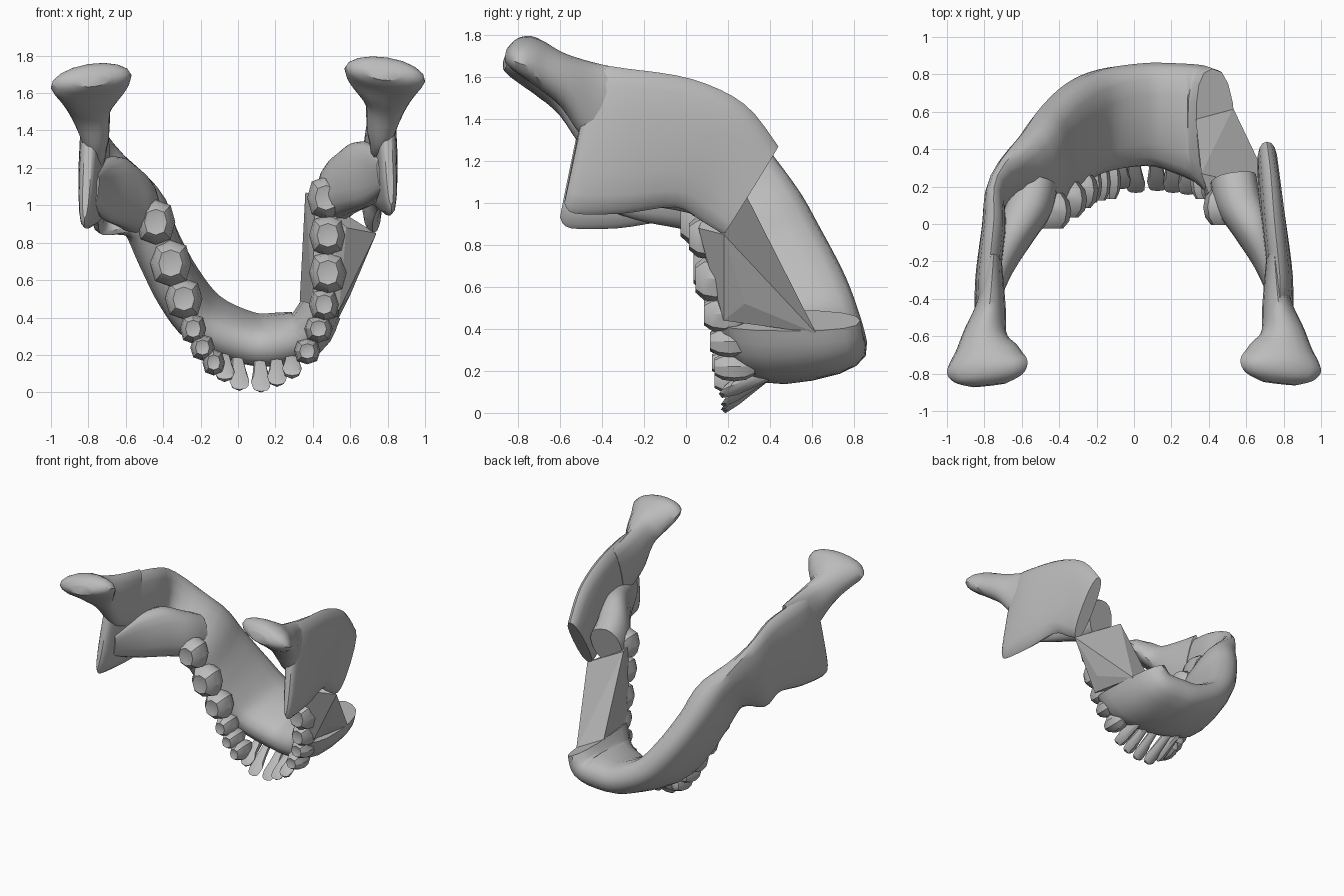
import bpy, bmesh, math
from mathutils import Vector as V

cube = bpy.data.objects.get("Cube")
if cube:
    bpy.data.objects.remove(cube)

grey = bpy.data.materials.new("bone grey")
grey.use_nodes = True
COLOUR = (0.5, 0.5, 0.5, 1)
grey.diffuse_color = COLOUR
grey.node_tree.nodes["Principled BSDF"].inputs["Base Color"].default_value = COLOUR


def finish(name, bm, angle=None):
    bmesh.ops.recalc_face_normals(bm, faces=bm.faces)
    mesh = bpy.data.meshes.new(name)
    bm.to_mesh(mesh)
    bm.free()
    mesh.materials.append(grey)
    ob = bpy.data.objects.new(name, mesh)
    bpy.context.collection.objects.link(ob)
    if angle:
        bpy.ops.object.select_all(action='DESELECT')
        ob.select_set(True)
        bpy.context.view_layer.objects.active = ob
        bpy.ops.object.shade_smooth_by_angle(angle=math.radians(angle))


def spline(a, b, c, d, t):
    return 0.5 * (2 * b + (c - a) * t + (2 * a - 5 * b + 4 * c - d) * t * t
                  + (3 * b - a - 3 * c + d) * t ** 3)


def rounded(value, power):
    return math.copysign(abs(value) ** power, value)


def loft(name, sections, boxy=0.85, steps=4, sides=16):
    """Skin oval sections, each given by two edge points and a thickness."""
    keys = [(V(s[:3]), V(s[3:6]), s[6]) for s in sections]
    last = len(keys) - 1
    dense = []
    for i in range(last):
        four = [keys[min(max(i + k, 0), last)] for k in (-1, 0, 1, 2)]
        for j in range(steps):
            dense.append([spline(*(q[n] for q in four), j / steps) for n in range(3)])
    dense.append(keys[-1])
    mids = [(b + a) / 2 for b, a, t in dense]
    bm = bmesh.new()
    rings = []
    for i, (b, a, t) in enumerate(dense):
        path = mids[min(i + 1, len(mids) - 1)] - mids[max(i - 1, 0)]
        half = (b - a) / 2
        side = path.cross(half).normalized() * t / 2
        angles = [math.tau * k / sides for k in range(sides)]
        rings.append([bm.verts.new(mids[i] + half * rounded(math.cos(q), boxy)
                                   + side * rounded(math.sin(q), boxy)) for q in angles])
    for r, q in zip(rings, rings[1:]):
        for k in range(sides):
            n = (k + 1) % sides
            bm.faces.new((r[k], r[n], q[n], q[k]))
    bm.faces.new(rings[0])
    bm.faces.new(rings[-1])
    finish(name, bm, 40)


def mirrored(sections, dy, dz):
    return [(-a, b + dy, c + dz, -d, e + dy, f + dz, t)
            for a, b, c, d, e, f, t in sections]


# Upright rear plate, listed from its hooked rear edge to the front
ramus = [
    (0.79, -0.46, 1.58, 0.82, -0.58, 1.00, 0.04),
    (0.78, -0.42, 1.65, 0.82, -0.53, 0.95, 0.09),
    (0.78, -0.28, 1.64, 0.79, -0.30, 0.95, 0.13),
    (0.75, 0.03, 1.59, 0.75, -0.05, 0.98, 0.13),
    (0.73, 0.28, 1.47, 0.72, 0.08, 0.91, 0.12),
    (0.71, 0.44, 1.27, 0.72, 0.18, 0.85, 0.11)]
# Neck widening into the tilted joint head
condyle = [
    (0.75, -0.15, 1.61, 0.74, -0.25, 1.20, 0.08),
    (0.77, -0.40, 1.66, 0.76, -0.46, 1.28, 0.16),
    (0.80, -0.57, 1.71, 0.79, -0.59, 1.45, 0.24),
    (0.80, -0.68, 1.77, 0.78, -0.69, 1.54, 0.37),
    (0.80, -0.75, 1.79, 0.77, -0.76, 1.60, 0.44),
    (0.79, -0.81, 1.78, 0.77, -0.82, 1.64, 0.37),
    (0.78, -0.85, 1.74, 0.77, -0.855, 1.67, 0.18)]
# Ridge on the inner face behind the last molar
ridge = [
    (0.76, -0.45, 1.25, 0.78, -0.45, 1.08, 0.05),
    (0.72, -0.22, 1.32, 0.70, -0.22, 1.00, 0.13),
    (0.65, -0.02, 1.34, 0.60, -0.02, 0.96, 0.20),
    (0.58, 0.14, 1.27, 0.53, 0.10, 0.93, 0.24),
    (0.56, 0.28, 1.20, 0.50, 0.20, 0.92, 0.24)]
# Curved body from the right side round the chin to the cut end
body = [
    (-0.53, 0.51, 1.10, -0.51, 0.06, 0.85, 0.25),
    (-0.44, 0.64, 0.88, -0.41, 0.13, 0.66, 0.25),
    (-0.31, 0.76, 0.65, -0.32, 0.20, 0.47, 0.25),
    (-0.15, 0.83, 0.46, -0.20, 0.27, 0.32, 0.25),
    (0.05, 0.86, 0.35, 0.06, 0.31, 0.23, 0.25),
    (0.21, 0.86, 0.33, 0.22, 0.27, 0.24, 0.26),
    (0.36, 0.85, 0.34, 0.37, 0.20, 0.30, 0.26),
    (0.42, 0.83, 0.44, 0.46, 0.14, 0.44, 0.23)]

loft("left_ramus", ramus)
loft("left_condyle", condyle, 1)
loft("left_inner_ridge", ridge)
loft("right_condyle", mirrored(condyle, -0.01, -0.035), 1)
loft("right_inner_ridge", mirrored(ridge, -0.02, -0.08))
loft("right_ramus_and_body", mirrored(ramus[:5], -0.02, -0.07) + body, 0.8)

# Sliced strip that carries the left molars
strip = bmesh.new()
for p in [(0.36, 0.27, 1.07), (0.33, 0.56, 0.49), (0.53, 0.62, 0.38),
          (0.60, 0.28, 0.52), (0.74, 0.18, 0.85), (0.41, 0.13, 1.05),
          (0.40, 0.16, 0.45), (0.58, 0.06, 0.88), (0.54, 0.18, 0.44)]:
    strip.verts.new(p)
bmesh.ops.convex_hull(strip, input=strip.verts)
finish("left_cut_strip", strip)


def cheek_tooth(name, x, y, z, w, h):
    """Blocky crown with a shallow biting face towards the front."""
    bm = bmesh.new()
    bmesh.ops.create_uvsphere(bm, u_segments=8, v_segments=6, radius=1)
    for v in bm.verts:
        a, b, c = v.co
        if c > 0.95:
            c = 0.72
        v.co = (x + rounded(a, 0.8) * w / 2, y + 0.02 - c * 0.11,
                z + rounded(b, 0.8) * h / 2)
    finish(name, bm, 30)


def front_tooth(name, x, root_x, tip_z, tip_y):
    """Tapered peg, buried in the gum and chisel shaped at the tip."""
    root, tip = V((root_x, 0.44, 0.22)), V((x, tip_y, tip_z))
    bm = bmesh.new()
    rings = []
    for f, w, d in ((0, .05, .14), (.55, .075, .15), (.85, .105, .11), (1, .09, .04)):
        c = root.lerp(tip, f)
        rings.append([bm.verts.new(c + V((w / 2 * math.cos(q), d * .35 * math.sin(q),
                                          d / 2 * math.sin(q))))
                      for q in (math.tau * k / 8 for k in range(8))])
    for r, q in zip(rings, rings[1:]):
        for k in range(8):
            bm.faces.new((r[k], r[k - 1], q[k - 1], q[k]))
    bm.faces.new(rings[0])
    bm.faces.new(rings[-1])
    finish(name, bm, 35)


left_row = [(0.47, 0.07, 1.04, .20, .23), (0.48, 0.09, 0.84, .20, .22),
            (0.48, 0.12, 0.64, .20, .23), (0.46, 0.16, 0.47, .16, .18),
            (0.43, 0.19, 0.34, .15, .15), (0.37, 0.21, 0.22, .14, .14)]
right_row = [(-0.44, 0.05, 0.91, .21, .24), (-0.36, 0.11, 0.69, .22, .25),
             (-0.29, 0.16, 0.50, .20, .22), (-0.24, 0.19, 0.34, .14, .16),
             (-0.19, 0.20, 0.24, .13, .14), (-0.13, 0.21, 0.16, .12, .14)]
for side, row in (("left", left_row), ("right", right_row)):
    for n, t in enumerate(row):
        cheek_tooth(f"{side}_cheek_tooth_{n + 1}", *t)

front = [(-0.07, -0.08, 0.09, 0.20), (0.01, -0.01, 0.035, 0.18),
         (0.125, 0.11, 0.025, 0.19), (0.21, 0.20, 0.06, 0.18), (0.29, 0.28, 0.11, 0.17)]
for n, t in enumerate(front):
    front_tooth(f"front_tooth_{n + 1}", *t)
